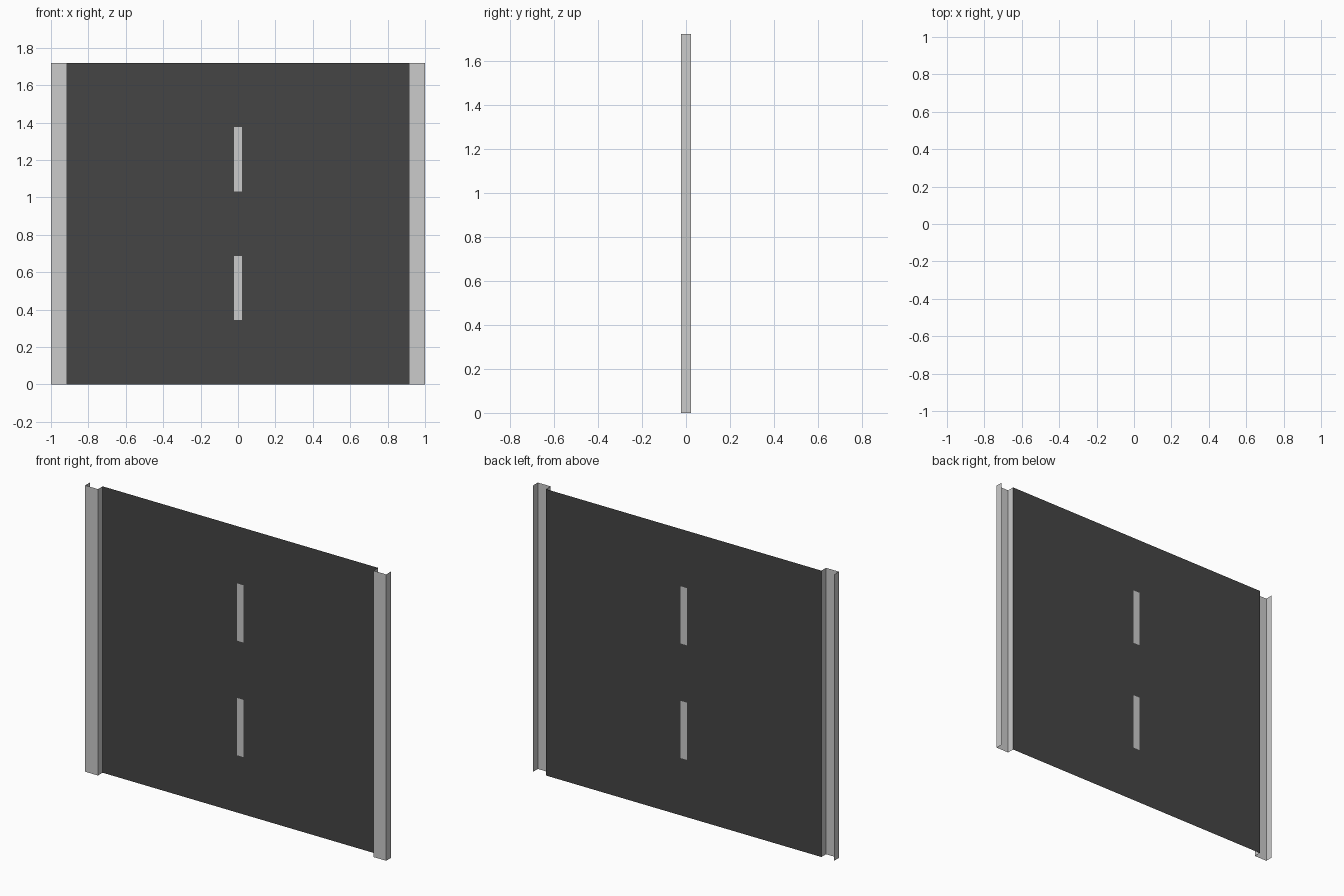
import bpy

if "Cube" in bpy.data.objects:
    bpy.data.objects.remove(bpy.data.objects["Cube"])

W, IN, D, H, S = 1.0, 0.915, 0.022, 1.72, 0.021
STEP = H / 5


def material(name, v):
    m = bpy.data.materials.new(name)
    m.diffuse_color = (v, v, v, 1)
    m.use_nodes = True
    m.node_tree.nodes["Principled BSDF"].inputs["Base Color"].default_value = m.diffuse_color
    return m


def sheet(name, strips, mat=None):
    """Open sheets: each strip is an xy profile swept from z0 to z1."""
    verts, faces = [], []
    for profile, z0, z1 in strips:
        for i, (a, b) in enumerate(zip(profile, profile[1:])):
            n = len(verts)
            verts += [(*a, z0), (*b, z0), (*b, z1), (*a, z1)]
            faces.append((n, n + 1, n + 2, n + 3))
    me = bpy.data.meshes.new(name)
    me.from_pydata(verts, [], faces)
    ob = bpy.data.objects.new(name, me)
    bpy.context.collection.objects.link(ob)
    if mat:
        me.materials.append(mat)
    return ob


dark = material("asphalt", 0.06)
white = material("paint", 1.0)

# Road surface, with gaps in the middle column for the painted dashes
sides = [([(-IN, D), (-S, D)], 0, H), ([(S, D), (IN, D)], 0, H)]
middle = [([(-S, D), (S, D)], i * STEP, (i + 1) * STEP) for i in (0, 2, 4)]
sheet("road_surface", sides + middle, dark)

# Centre line dashes filling the gaps
for n, i in enumerate((1, 3)):
    sheet(f"lane_dash_{n + 1}", [([(-S, D), (S, D)], i * STEP, (i + 1) * STEP)], white)

# Raised kerbs: open channel profile, mirrored to the other side
kerb = sheet("kerbs", [([(-W, D), (-W, -D), (-IN, -D), (-IN, D)], 0, H)])
mir = kerb.modifiers.new("mirror", 'MIRROR')
mir.use_axis = (True, False, False)
mir.use_mirror_merge = False
